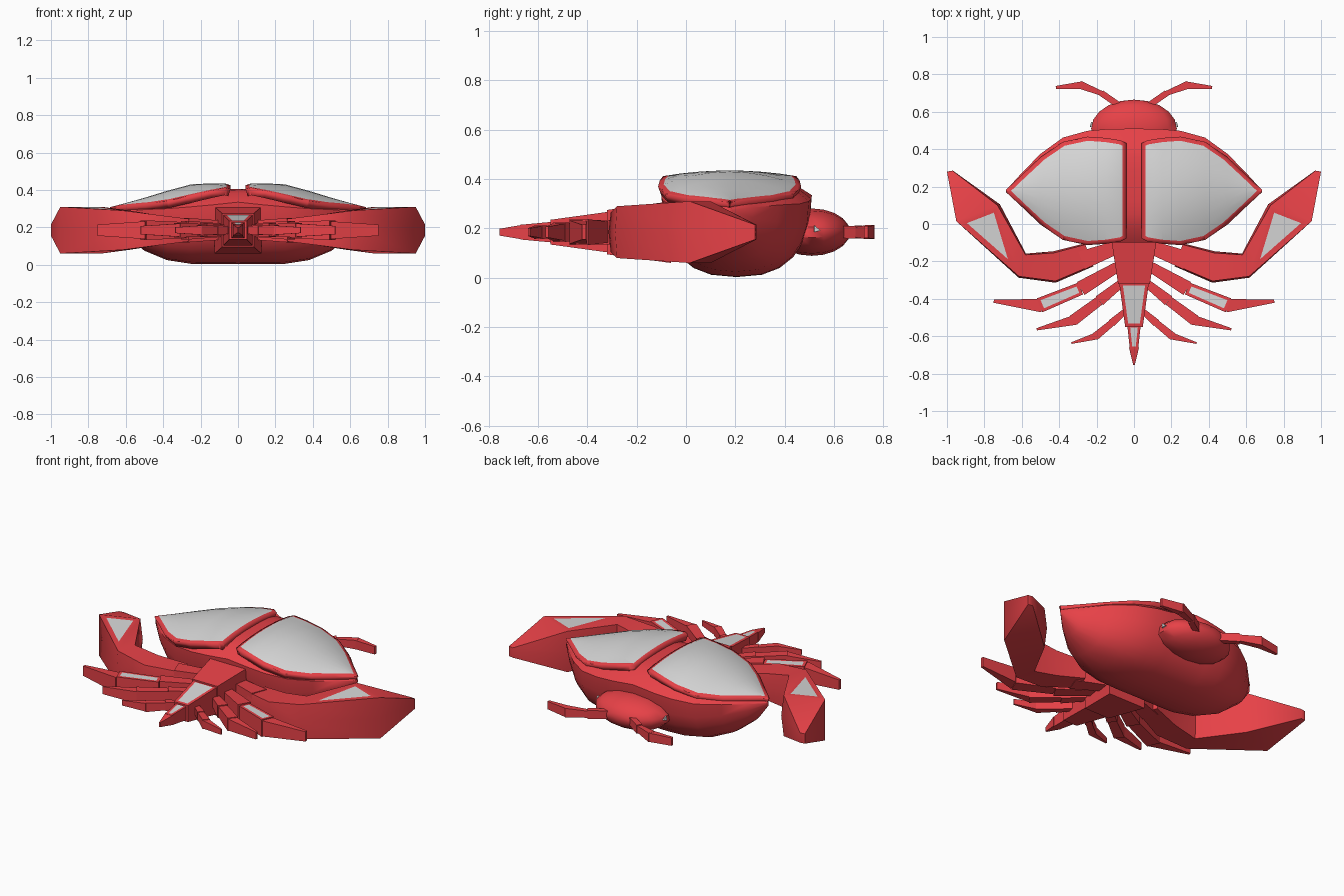
import bpy, bmesh, math
from mathutils import Vector

if "Cube" in bpy.data.objects:
    bpy.data.objects.remove(bpy.data.objects["Cube"])


def material(name, rgb):
    m = bpy.data.materials.new(name)
    m.diffuse_color = (*rgb, 1)
    m.use_nodes = True
    m.node_tree.nodes["Principled BSDF"].inputs["Base Color"].default_value = m.diffuse_color
    return m


RED = material("shell red", (0.8, 0.053, 0.063))
WHITE = material("pale plate", (0.68, 0.68, 0.68))


def finish(name, bm, angle=40, mirror=False, thickness=0):
    mesh = bpy.data.meshes.new(name)
    bm.to_mesh(mesh)
    bm.free()
    ob = bpy.data.objects.new(name, mesh)
    bpy.context.collection.objects.link(ob)
    mesh.materials.append(RED)
    mesh.materials.append(WHITE)
    if angle:
        bpy.ops.object.select_all(action='DESELECT')
        ob.select_set(True)
        bpy.context.view_layer.objects.active = ob
        bpy.ops.object.shade_smooth_by_angle(angle=math.radians(angle))
    if thickness:
        s = ob.modifiers.new("Thickness", 'SOLIDIFY')
        s.thickness, s.offset = thickness, -1
    if mirror:
        ob.modifiers.new("Mirror", 'MIRROR')
    return ob


def loft(rings):
    bm = bmesh.new()
    vs = [[bm.verts.new(p) for p in r] for r in rings]
    n = len(vs[0])
    for a, b in zip(vs, vs[1:]):
        for i in range(n):
            bm.faces.new((a[i], a[(i + 1) % n], b[(i + 1) % n], b[i]))
    bm.faces.new(vs[0])
    bm.faces.new(vs[-1][::-1])
    bmesh.ops.recalc_face_normals(bm, faces=bm.faces)
    return bm, vs


def paint_inset(bm, faces, width):
    bmesh.ops.inset_individual(bm, faces=faces, thickness=width, use_even_offset=True)
    for f in faces:
        f.material_index = 1


def segment(name, p, q, r0, r1, h0, h1, plate=0, mirror=True, zc=0.185):
    """Tapered box limb segment lying flat, with an optional pale top plate."""
    p, q = Vector((*p, zc)), Vector((*q, zc))
    d = (q - p).normalized()
    side = Vector((-d.y, d.x, 0))
    rings = []
    for c, r, h in ((p, r0, h0), (q, r1, h1)):
        rings.append([c + side * (r * s) + Vector((0, 0, h * u))
                      for s, u in ((-1, -1), (1, -1), (1, 1), (-1, 1))])
    bm, _ = loft(rings)
    if plate:
        paint_inset(bm, [f for f in bm.faces if f.normal.z > 0.8], plate)
    return finish(name, bm, 30, mirror)


# Half-body stations: x, half length, centre y, middle top, edge top, bottom
half = [(0.0, 0.305, 0.205, 0.405, 0.335, 0.004), (0.14, 0.303, 0.205, 0.405, 0.32, 0.003),
        (0.25, 0.295, 0.203, 0.40, 0.31, 0.005), (0.38, 0.262, 0.2, 0.365, 0.30, 0.025),
        (0.50, 0.185, 0.19, 0.33, 0.295, 0.075), (0.60, 0.09, 0.183, 0.305, 0.285, 0.155),
        (0.68, 0.005, 0.18, 0.285, 0.28, 0.26)]
stations = [(-s[0], *s[1:]) for s in half[:0:-1]] + half


def body_ring(x, w, cy, mid, edge, bottom):
    ring = []
    for i in range(9):
        t = -1 + i / 4
        ring.append((x, cy + w * t, mid - (mid - edge) * t ** 4))
    for i in range(1, 12):
        a = math.pi * i / 12
        c, s = math.cos(a), math.sin(a)
        ring.append((x, cy + w * math.copysign(abs(c) ** 0.8, c), edge - (edge - bottom) * s ** 0.85))
    return ring


bm, _ = loft([body_ring(*s) for s in stations])
finish("body", bm, 50)

# Wing cases: domed sheets with a red rim around the pale panel
wing = [(0.04, 0.255, 0.425, 0.405), (0.07, 0.27, 0.435, 0.412), (0.15, 0.283, 0.435, 0.395),
        (0.25, 0.29, 0.43, 0.37), (0.38, 0.262, 0.395, 0.34), (0.50, 0.18, 0.358, 0.322),
        (0.60, 0.085, 0.33, 0.313), (0.685, 0.006, 0.308, 0.306)]
bm = bmesh.new()
grid = []
for x, w, mid, edge in wing:
    ts = [-1 + i / 4 for i in range(9)]
    grid.append([bm.verts.new((x, 0.177 + w * t, mid - (mid - edge) * t * t)) for t in ts])
for a, b in zip(grid, grid[1:]):
    for i in range(8):
        bm.faces.new((a[i], b[i], b[i + 1], a[i + 1]))
bm.normal_update()
# cut the rim with planes running parallel to each outline edge
outline = [v.co.copy() for v in [c[0] for c in grid] + [c[-1] for c in grid[::-1]]]
planes = []
for a, b in zip(outline, outline[1:] + outline[:1]):
    d = (b - a).to_2d()
    if d.length > 0.02:
        n = Vector((-d.y, d.x, 0)).normalized()
        planes.append((a + n * 0.022, n))
for co, n in planes:
    bmesh.ops.bisect_plane(bm, geom=bm.verts[:] + bm.edges[:] + bm.faces[:], plane_co=co, plane_no=n)
for f in bm.faces:
    c = f.calc_center_median()
    f.material_index = int(all((c - co).dot(n) > 0 for co, n in planes))
finish("wing_case", bm, 40, True, 0.04)

# Head dome with small eyes
bm = bmesh.new()
bmesh.ops.create_uvsphere(bm, u_segments=14, v_segments=10, radius=1)
for v in bm.verts:
    x, y, z = v.co
    v.co = (x * 0.235, 0.51 + z * 0.155, 0.185 + y * 0.096)
bmesh.ops.recalc_face_normals(bm, faces=bm.faces)
finish("head", bm, 45)
bm = bmesh.new()
tri = [bm.verts.new(p) for p in ((0.236, 0.52, 0.185), (0.229, 0.545, 0.192), (0.233, 0.52, 0.212))]
bm.faces.new(tri).material_index = 1
finish("eye", bm, 0, True, 0.008)

# Antennae
segment("antenna_base", (0.08, 0.635), (0.175, 0.70), 0.016, 0.017, 0.024, 0.026)
segment("antenna_middle", (0.17, 0.697), (0.29, 0.745), 0.013, 0.021, 0.02, 0.028)
segment("antenna_tip", (0.28, 0.742), (0.418, 0.73), 0.02, 0.008, 0.027, 0.024)

# Tail, tapering towards the front
segment("tail_base", (0, -0.06), (0, -0.32), 0.125, 0.085, 0.125, 0.09, 0, False)
segment("tail_middle", (0, -0.31), (0, -0.55), 0.08, 0.047, 0.083, 0.05, 0.018, False)
segment("tail_end", (0, -0.54), (0, -0.67), 0.036, 0.022, 0.042, 0.03, 0.014, False)
segment("tail_tip", (0, -0.66), (0, -0.755), 0.027, 0.004, 0.03, 0.014, 0, False)

# Claws: inner point, outer point, half height at each station
claw = [((0.26, -0.11), (0.22, -0.22), 0.055), ((0.43, -0.155), (0.42, -0.305), 0.08),
        ((0.58, -0.165), (0.615, -0.28), 0.105), ((0.73, 0.10), (0.95, 0.015), 0.125),
        ((0.97, 0.285), (1.0, 0.28), 0.03)]
rings = []
for i, o, h in claw:
    i, o = Vector((*i, 0.185)), Vector((*o, 0.185))
    up, out = Vector((0, 0, h)), (o - i) * 0.06
    rings.append([i - up, i - out, i + up, o + up, o + out * (o.x < 0.9), o - up])
bm, vs = loft(rings)
top = next(f for f in bm.faces if all(v in f.verts for v in (vs[2][2], vs[2][3], vs[3][2], vs[3][3])))
bmesh.utils.face_split(top, vs[2][3], vs[3][2])
bm.normal_update()
plate = [f for f in bm.faces if len(f.verts) == 3 and vs[3][3] in f.verts]
paint_inset(bm, plate, 0.03)
finish("claw", bm, 50, True)
segment("claw_arm", (0.08, -0.12), (0.28, -0.195), 0.035, 0.05, 0.05, 0.065)

# Walking legs: base, middle and tip paths with a thickness
legs = [("rear", [(0.09, -0.23), (0.285, -0.345), (0.505, -0.435), (0.75, -0.413)], 0.04, 0.016),
        ("middle", [(0.06, -0.31), (0.185, -0.41), (0.325, -0.515), (0.52, -0.563)], 0.03, 0),
        ("front", [(0.04, -0.46), (0.12, -0.53), (0.205, -0.60), (0.335, -0.637)], 0.021, 0)]
for name, pts, r, plate in legs:
    h = r * 1.25
    segment(name + "_leg_base", pts[0], pts[1], r * 0.7, r, h * 0.7, h)
    segment(name + "_leg_middle", pts[1], pts[2], r * 0.85, r, h * 0.85, h * 1.05, plate)
    a, b = Vector(pts[2]), Vector(pts[3])
    segment(name + "_leg_tip", a - (b - a) * 0.05, b, r * 0.9, r * 0.2, h * 0.95, h * 0.6)

# Stand the model exactly on the ground
bpy.context.view_layer.update()
